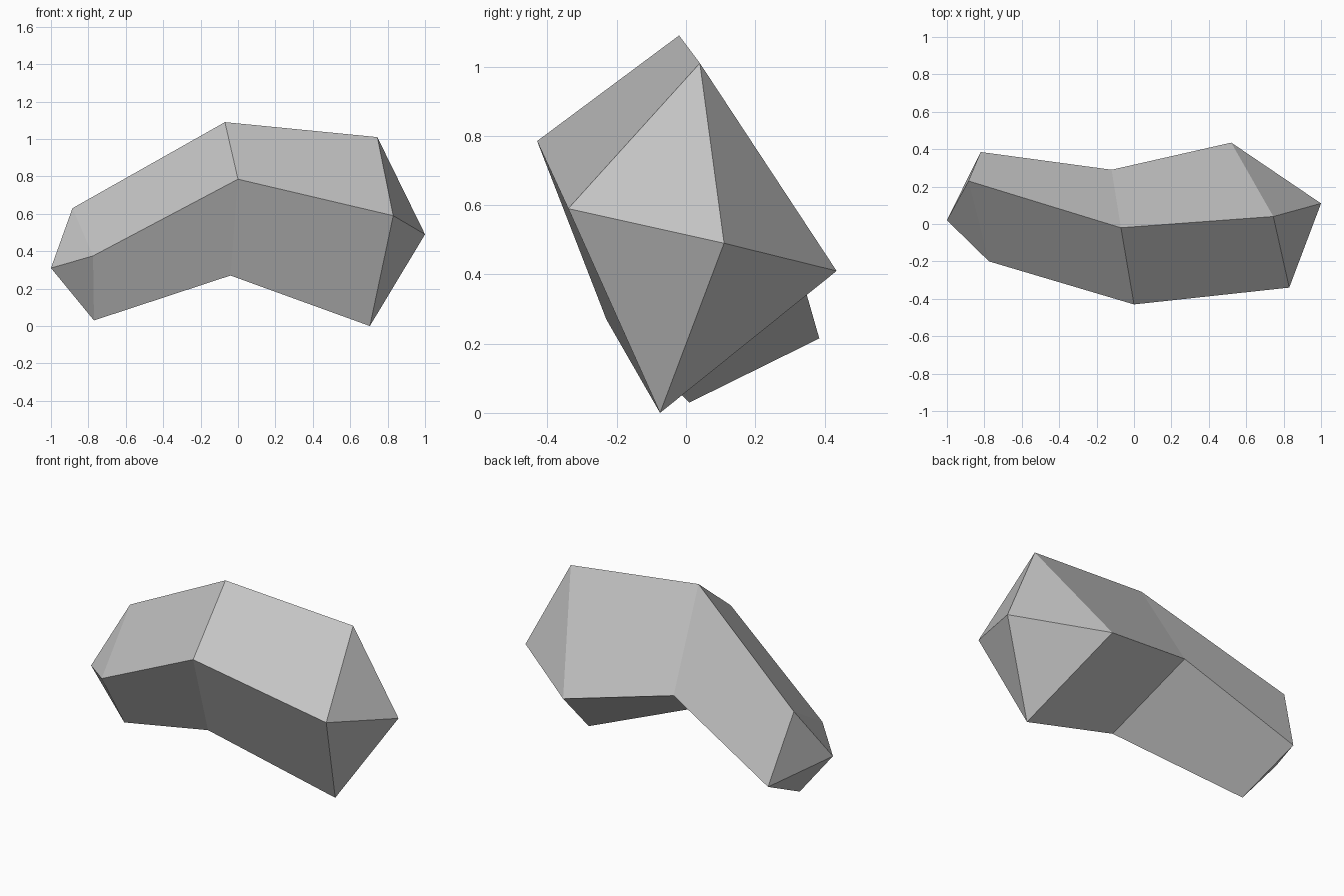
import bpy
import bmesh

cube = bpy.data.objects.get("Cube")
if cube:
    bpy.data.objects.remove(cube, do_unlink=True)

# One plain stone colour
stone = bpy.data.materials.new("stone_grey")
stone.use_nodes = True
grey = (0.55, 0.55, 0.55, 1)
stone.diffuse_color = grey
stone.node_tree.nodes["Principled BSDF"].inputs["Base Color"].default_value = grey

# Cross-sections along the bent body: top, front, bottom, back
sections = [
    [(-.885, .23, .63), (-.775, -.20, .375), (-.77, .01, .03), (-.82, .385, .215)],
    [(-.07, -.02, 1.09), (0, -.43, .785), (-.04, -.23, .27), (-.12, .29, .545)],
    [(.745, .04, 1.01), (.83, -.34, .59), (.705, -.075, 0), (.52, .435, .41)],
]
right_tip, left_tip = (-1, .02, .31), (1, .11, .49)

bm = bmesh.new()
rings = [[bm.verts.new(p) for p in section] for section in sections]

# Side walls between neighbouring sections
for a, b in zip(rings, rings[1:]):
    for i in range(4):
        j = (i + 1) % 4
        bm.faces.new((a[i], a[j], b[j], b[i]))

# Pointed ends
for ring, tip in ((rings[0], right_tip), (rings[-1], left_tip)):
    apex = bm.verts.new(tip)
    for i in range(4):
        bm.faces.new((ring[i], ring[(i + 1) % 4], apex))

bmesh.ops.recalc_face_normals(bm, faces=bm.faces)
mesh = bpy.data.meshes.new("bent_stone")
bm.to_mesh(mesh)
bm.free()
mesh.materials.append(stone)
body = bpy.data.objects.new("bent_stone", mesh)
bpy.context.collection.objects.link(body)
